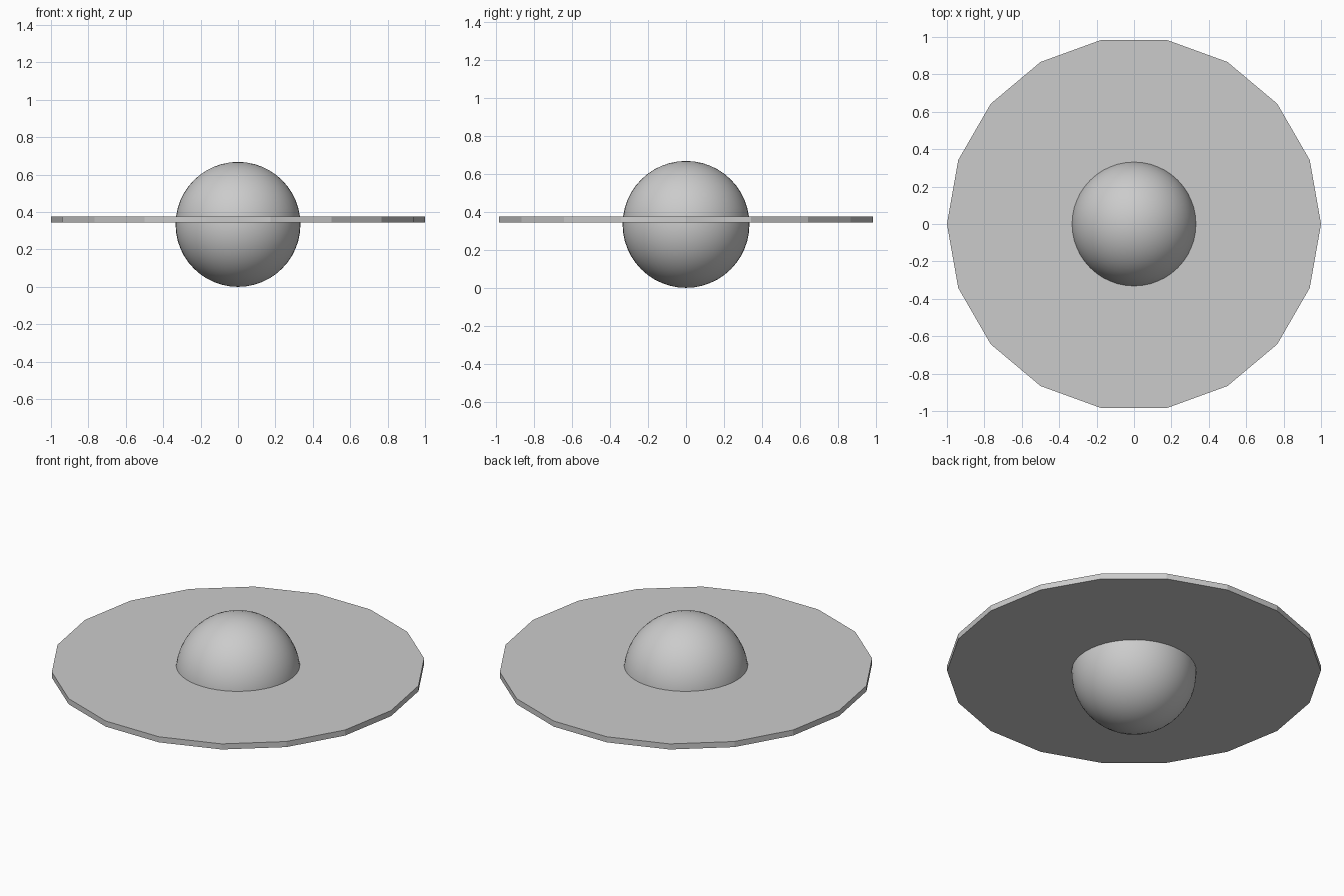
import bpy
import bmesh
from math import radians, cos, sin, tau

if "Cube" in bpy.data.objects:
    bpy.data.objects.remove(bpy.data.objects["Cube"])

SIDES = 18
DISC_BOTTOM, DISC_TOP = 0.343, 0.376
BALL_RADIUS = 0.334


def add_object(name, bm):
    mesh = bpy.data.meshes.new(name)
    bm.to_mesh(mesh)
    bm.free()
    obj = bpy.data.objects.new(name, mesh)
    bpy.context.collection.objects.link(obj)
    return obj


# Flat faceted disc with a corner on the x axis
bm = bmesh.new()
rim = [bm.verts.new((cos(tau * i / SIDES), sin(tau * i / SIDES), DISC_BOTTOM))
       for i in range(SIDES)]
base = bm.faces.new(rim)
top = bmesh.ops.extrude_face_region(bm, geom=[base], use_keep_orig=True)["geom"]
bmesh.ops.translate(bm, vec=(0, 0, DISC_TOP - DISC_BOTTOM),
                    verts=[g for g in top if isinstance(g, bmesh.types.BMVert)])
bmesh.ops.recalc_face_normals(bm, faces=bm.faces)
add_object("disc", bm)

# Smooth ball through the middle of the disc
bm = bmesh.new()
bmesh.ops.create_uvsphere(bm, u_segments=48, v_segments=24, radius=BALL_RADIUS)
ball = add_object("ball", bm)
ball.location.z = BALL_RADIUS
bpy.context.view_layer.objects.active = ball
ball.select_set(True)
bpy.ops.object.shade_smooth_by_angle(angle=radians(30))
